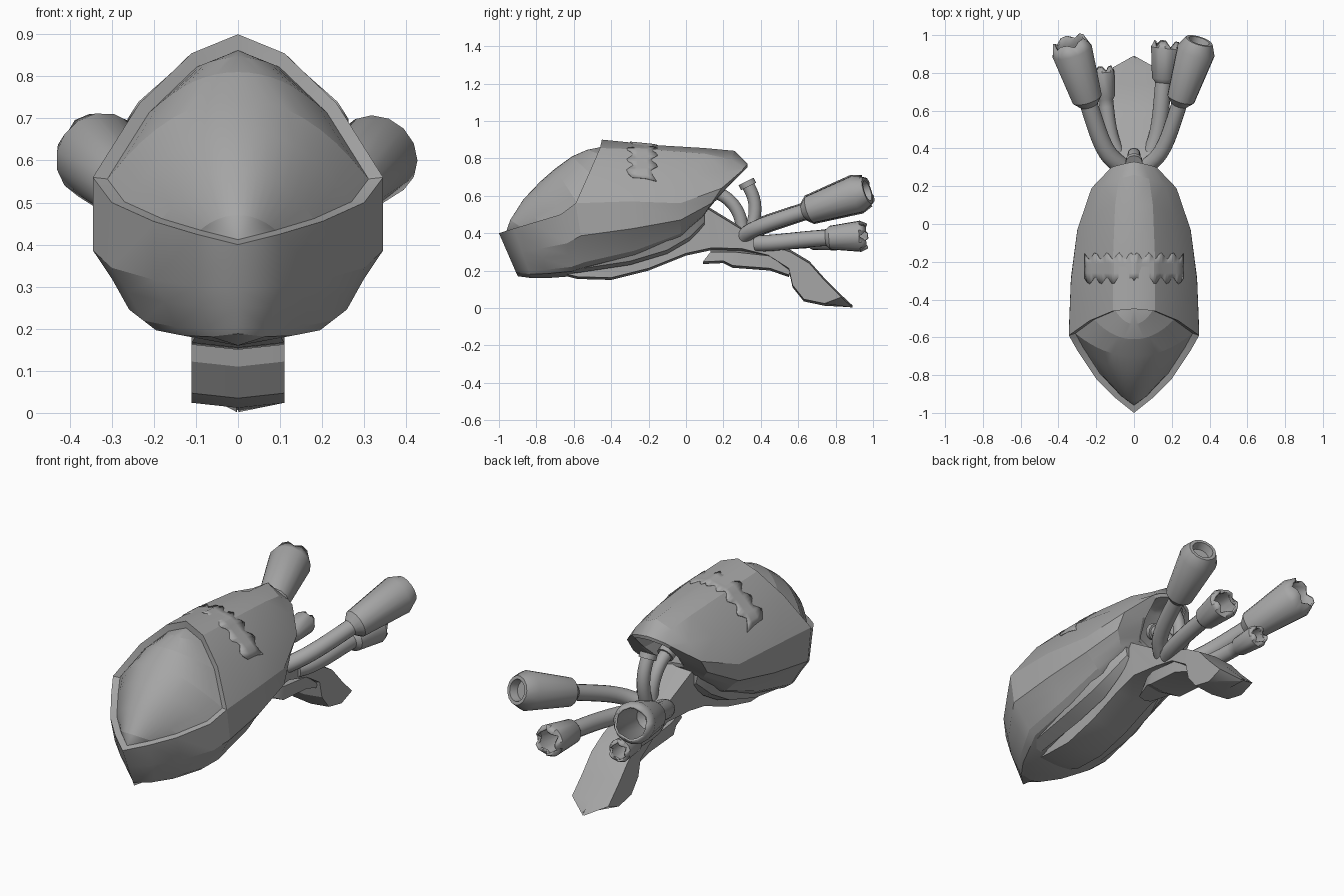
import bpy, bmesh, math
from mathutils import Vector
from mathutils.bvhtree import BVHTree
from mathutils.geometry import interpolate_bezier

default_cube = bpy.data.objects.get("Cube")
if default_cube:
    bpy.data.objects.remove(default_cube, do_unlink=True)

GREY = (0.38, 0.38, 0.38, 1)
hull_grey = bpy.data.materials.new("hull grey")
hull_grey.use_nodes = True
hull_grey.diffuse_color = GREY
hull_grey.node_tree.nodes["Principled BSDF"].inputs["Base Color"].default_value = GREY


def finish(name, bm, angle=20, mirror=False, thickness=0):
    """Turn a bmesh into a shaded, coloured object."""
    bmesh.ops.dissolve_degenerate(bm, dist=0.0001, edges=bm.edges)
    bmesh.ops.recalc_face_normals(bm, faces=bm.faces)
    mesh = bpy.data.meshes.new(name)
    bm.to_mesh(mesh)
    bm.free()
    obj = bpy.data.objects.new(name, mesh)
    bpy.context.collection.objects.link(obj)
    mesh.materials.append(hull_grey)
    if mirror:
        obj.modifiers.new("Mirror", 'MIRROR').merge_threshold = 0.001
    if thickness:
        solid = obj.modifiers.new("Thickness", 'SOLIDIFY')
        solid.thickness = thickness
        solid.offset = 0
    bpy.ops.object.select_all(action='DESELECT')
    obj.select_set(True)
    bpy.context.view_layer.objects.active = obj
    bpy.ops.object.shade_smooth_by_angle(angle=math.radians(angle))
    return obj


def skin_rows(bm, rows, closed=False):
    """Bridge neighbouring rows of points with quads."""
    rings = [[bm.verts.new(point) for point in row] for row in rows]
    for lower, upper in zip(rings, rings[1:]):
        count = len(lower)
        for i in range(count if closed else count - 1):
            j = (i + 1) % count
            bm.faces.new((lower[i], lower[j], upper[j], upper[i]))
    return rings


def half_skin(name, rows, angle=20, thickness=0):
    """Skin one half and mirror it across the centre line."""
    bm = bmesh.new()
    skin_rows(bm, rows)
    bmesh.ops.remove_doubles(bm, verts=bm.verts, dist=0.0005)
    return finish(name, bm, angle, True, thickness)


# Waterline: the widest edge of the body, from bow to stern
waterline = [Vector(p) for p in (
    (0, -1, .4), (.1, -.92, .425), (.2, -.82, .455), (.3, -.67, .5), (.345, -.59, .56),
    (.334, -.3, .57), (.3, -.03, .56), (.225, .19, .64), (.12, .3, .735))]
belly_heights = (.17, .16, .16, .17, .19, .26, .37, .47, .53)

# Upper shell: lengthwise lines from the top ridge down to the waterline
shell_rows = [[Vector(p) for p in row] for row in (
    ((0, -.45, .9), (0, -.15, .87), (0, .1, .855), (0, .26, .84), (0, .33, .77)),
    ((.11, -.46, .855), (.11, -.15, .845), (.1, .1, .825), (.08, .24, .795), (.05, .32, .76)),
    ((.235, -.512, .735), (.235, -.2, .735), (.21, .05, .715), (.16, .21, .73), (.09, .31, .75)))]
shell_rows.append(waterline[4:])
shell = half_skin("upper_shell", shell_rows)

# Lower hull: the waterline drawn inwards and down to the belly
HULL_STEPS = ((1, 0), (1, .47), (.87, .65), (.75, .85), (.65, .92), (0, 1))


def hull_row(width, drop):
    row = []
    for point, belly in zip(waterline, belly_heights):
        pull = .1 if point.y < 0 else .6
        row.append(Vector((point.x * width, point.y * (1 - pull * drop),
                           point.z + (belly - point.z) * drop)))
    return row


hull_rows = [hull_row(*step) for step in HULL_STEPS]
half_skin("lower_hull", hull_rows)

# Stern recess with a thick lip
stern = [row[-1] for row in shell_rows] + [row[-1] for row in hull_rows[1:]]


def recess(width, squeeze, depth):
    return [Vector((p.x * width, p.y - depth, .65 + (p.z - .65) * squeeze)) for p in stern]


half_skin("stern_recess", [stern, recess(.85, .85, 0), recess(.75, .8, .12), recess(0, .8, .14)])

# Canopy frame: a band between the outer rim and a slightly smaller inner rim
outer_rim = [row[0] for row in shell_rows] + waterline[3::-1]
inner_rim = [Vector((p.x * .9, p.y * .93 - .03, .52 + (p.z - .52) * .9)) for p in outer_rim]
half_skin("canopy_frame", [outer_rim, inner_rim])

# Canopy: bulges from the inner rim to a creased centre ridge
ridge = [inner_rim[0]] + [Vector((0, y, z)) for y, z in (
    (-.53, .845), (-.61, .81), (-.7, .745), (-.78, .675), (-.87, .58), (-.94, .47))] + [inner_rim[-1]]
canopy_rows = []
for step in range(9):
    spread = step / 8
    lift = 1 - spread ** 2.1
    canopy_rows.append([Vector((r.x * spread, r.y + (c.y - r.y) * lift, r.z + (c.z - r.z) * lift))
                        for r, c in zip(inner_rim, ridge)])
half_skin("canopy", canopy_rows, 12)

# Jagged patch set almost flush in the shell
shell_tree = BVHTree.FromPolygons([v.co for v in shell.data.vertices],
                                  [p.vertices for p in shell.data.polygons])


def on_shell(x, y):
    hit = shell_tree.ray_cast(Vector((x, y, 2)), Vector((0, 0, -1)))[0]
    return hit + Vector((0, 0, .002))


patch_rows = []
for i in range(21):
    x = .0005 + i * .013
    jag = .018 * math.sin(i * 1.3)
    patch_rows.append([on_shell(x, y) for y in (-.3 + jag, -.26, -.21, -.17 + jag)])
for point in patch_rows[0]:
    point.x = 0
half_skin("jagged_patch", patch_rows, 20, .006)


def loft(name, rows, mirror=False):
    """Skin closed sections and cap both ends."""
    bm = bmesh.new()
    rings = skin_rows(bm, rows, closed=True)
    bm.faces.new(rings[0])
    bm.faces.new(rings[-1])
    return finish(name, bm, mirror=mirror)


def keel_loft(name, stations, crown=.012):
    """Loft hexagonal sections given as top y, top z, bottom y, bottom z, half width."""
    rows = []
    for top_y, top_z, low_y, low_z, w in stations:
        rows.append([(0, top_y, top_z), (w, top_y, top_z - crown), (w, low_y, low_z + crown),
                     (0, low_y, low_z), (-w, low_y, low_z + crown), (-w, top_y, top_z - crown)])
    return loft(name, rows)


# Keel running under the hull into a drooping tail
keel_loft("keel_and_tail", (
    (-.6, .23, -.64, .17, .1), (-.56, .24, -.58, .155, .11), (-.4, .27, -.4, .15, .11),
    (-.2, .33, -.2, .2, .11), (0, .44, 0, .28, .11), (.12, .54, .14, .31, .12),
    (.3, .43, .3, .305, .1), (.45, .35, .44, .27, .11), (.56, .31, .55, .2, .11),
    (.66, .25, .57, .11, .11), (.74, .16, .63, .035, .11), (.83, .07, .74, .012, .11),
    (.89, .014, .885, .004, .003)))
keel_loft("tail_underplate", (
    (.13, .31, .09, .235, .04), (.2, .31, .2, .24, .08), (.27, .31, .25, .215, .1),
    (.45, .29, .45, .2, .1), (.56, .21, .55, .165, .09)))

# Belly rails either side of the keel: y, bottom z, top z, inner x, outer x
loft("belly_rails", [
    [(inner, y, low), (outer, y, low + .02), (outer + .015, y, high), (inner, y, high)]
    for y, low, high, inner, outer in (
        (-.6, .185, .235, .13, .2), (-.3, .23, .3, .13, .21),
        (-.1, .29, .37, .12, .195), (.02, .36, .44, .12, .17), (.1, .44, .52, .11, .13))], True)


def sweep(name, path, sides=14, teeth=0):
    """Sweep a round section along (centre, radius) pairs; teeth cut the last ring."""
    bm = bmesh.new()
    rows = []
    centres = [Vector(c) for c, r in path]
    heading = centres[1] - centres[0]
    for i, (centre, radius) in enumerate(path):
        step = centres[min(i + 1, len(path) - 1)] - centres[max(i - 1, 0)]
        if step.length > .001 and step.dot(heading) > 0:
            heading = step.normalized()
        side = (Vector((1, 0, 0)) - heading * heading.x).normalized()
        up = side.cross(heading).normalized()
        row = []
        for k in range(sides):
            a = math.tau * k / sides
            point = centres[i] + (side * math.cos(a) + up * math.sin(a)) * radius
            if i == len(path) - 1 and teeth and k % 3 == 0:
                point -= heading * teeth
            row.append(point)
        rows.append(row)
    rings = skin_rows(bm, rows, closed=True)
    bm.faces.new(rings[0])
    if not teeth:
        bm.faces.new(rings[-1])
    return finish(name, bm, 35, thickness=.012 if teeth else 0)


def thruster(name, root, bend, neck, tip, pipe, start, end, teeth=0):
    """A bent feed pipe that widens into a nozzle, whole or with a broken rim."""
    root, bend, neck, tip = map(Vector, (root, bend, neck, tip))
    axis = tip - neck
    pipe_path = interpolate_bezier(root, bend, neck - axis * .6, neck, 9)
    path = [(p, pipe) for p in pipe_path]
    path += [(neck + axis * .1, start), (neck + axis * .84, end)]
    if teeth:
        path += [(tip, end * .8)]
    else:
        path += [(tip, end * .72), (tip, end * .55), (tip - axis * .12, end * .48)]
    sweep(name, path, 15, teeth)


# Four thrusters: a large pair above, a smaller uneven pair below
for side, label in ((1, "left"), (-1, "right")):
    thruster(label + "_upper_thruster", (side * .07, .31, .385), (side * .15, .36, .43),
             (side * .238, .63, .515), (side * .345, .97, .627), .042, .075, .103,
             0 if side > 0 else .022)
thruster("left_lower_thruster", (.09, .38, .345), (.14, .48, .345),
         (.155, .75, .375), (.175, .965, .385), .038, .058, .078, .035)
thruster("right_lower_thruster", (-.09, .38, .345), (-.13, .45, .345),
         (-.15, .66, .36), (-.165, .83, .37), .034, .045, .055, .025)


def hose(name, root, bend_a, bend_b, tip):
    """A short curved hose ending in a collar."""
    points = interpolate_bezier(*map(Vector, (root, bend_a, bend_b, tip)), 9)
    along = (points[-1] - points[-2]).normalized() * .03
    sweep(name, [(p, .034) for p in points]
          + [(points[-1], .045), (points[-1] + along, .045)], 12)


# Two hoses linking the keel to the stern recess
hose("rear_hose", (0, .34, .4), (0, .38, .5), (0, .38, .57), (0, .335, .65))
hose("front_hose", (0, .3, .42), (0, .3, .5), (0, .25, .58), (0, .18, .61))
